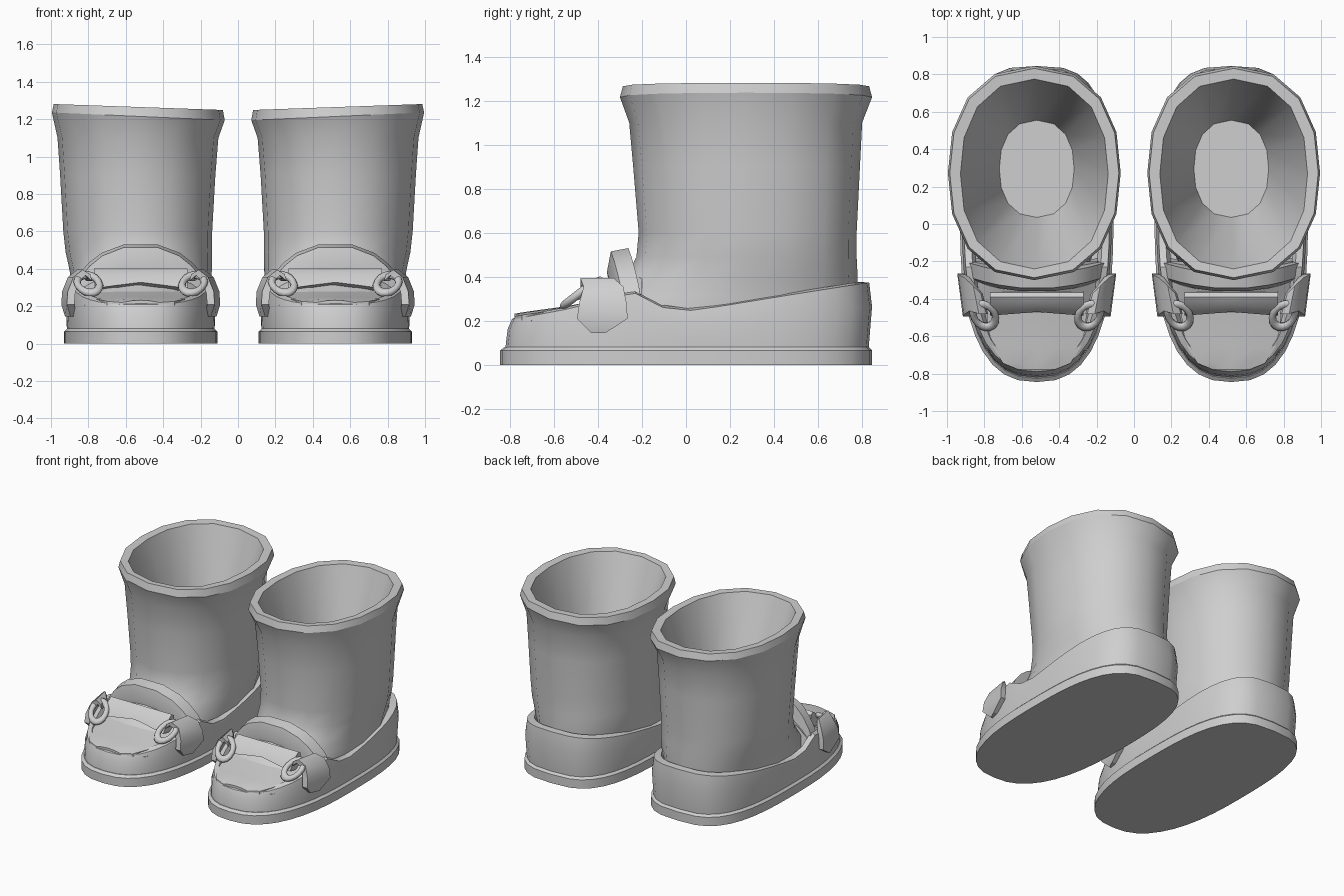
import bpy, bmesh, math
from mathutils import Matrix

if "Cube" in bpy.data.objects:
    bpy.data.objects.remove(bpy.data.objects["Cube"])

grey = bpy.data.materials.new("grey")
grey.diffuse_color = (0.62, 0.62, 0.62, 1)
grey.use_nodes = True
grey.node_tree.nodes["Principled BSDF"].inputs["Base Color"].default_value = grey.diffuse_color


def finish(name, bm, angle=35):
    bmesh.ops.recalc_face_normals(bm, faces=bm.faces)
    mesh = bpy.data.meshes.new(name)
    bm.to_mesh(mesh)
    bm.free()
    mesh.materials.append(grey)
    ob = bpy.data.objects.new(name, mesh)
    bpy.context.collection.objects.link(ob)
    bpy.ops.object.select_all(action='DESELECT')
    ob.select_set(True)
    bpy.context.view_layer.objects.active = ob
    bpy.ops.object.shade_smooth_by_angle(angle=math.radians(angle))
    return ob


def loft(name, rings, caps=(True, True), closed=True, angle=35):
    """Skin a list of equal-length point rings."""
    bm = bmesh.new()
    rows = [[bm.verts.new(p) for p in ring] for ring in rings]
    n = len(rows[0])
    for a, b in zip(rows, rows[1:]):
        for i in range(n if closed else n - 1):
            j = (i + 1) % n
            bm.faces.new((a[i], a[j], b[j], b[i]))
    if caps[0]:
        bm.faces.new(rows[0])
    if caps[1]:
        bm.faces.new(rows[-1])
    return finish(name, bm, angle)


def oval(cx, hx, y0, y1, z, n=16, front=2.2, back=2.2):
    """Superellipse ring with separate front and back fullness; z may be a function."""
    pts = []
    for i in range(n):
        t = 2 * math.pi * i / n
        c, s = math.cos(t), math.sin(t)
        p = back if s > 0 else front
        x = hx * math.copysign(max(0, 1 - abs(s) ** p) ** (1 / p), c)
        y = (y0 + y1) / 2 + (y1 - y0) / 2 * s
        pts.append((cx + x, y, z(x, y) if callable(z) else z))
    return pts


def foot(cx, hx, y0, y1, z):
    return oval(cx, hx, y0, y1, z, 40, 2.5, 3.1)


def band_top(x, y):
    """Height of the upper edge of the foot band along its length."""
    keys = [(-0.9, .21), (-.77, .22), (-.5, .27), (-.3, .33), (-.22, .335), (-.12, .275),
            (-.05, .252), (.06, .26), (.47, .327), (.9, .395)]
    for (a, u), (b, v) in zip(keys, keys[1:]):
        if y <= b:
            return u + (v - u) * (y - a) / (b - a)
    return keys[-1][1]


def build_boot(side):
    cx = side * 0.52
    tag = "right_" if side > 0 else "left_"

    # Sole
    loft(tag + "sole", [foot(cx, .41, -.845, .845, 0), foot(cx, .41, -.845, .845, .065),
                        foot(cx, .395, -.825, .83, .08)], angle=30)

    # Foot band with a thick upper edge
    loft(tag + "foot_band", [
        foot(cx, .395, -.82, .83, .08),
        foot(cx, .40, -.81, .845, lambda x, y: .08 + .6 * (band_top(x, y) - .08)),
        foot(cx, .388, -.79, .832, lambda x, y: band_top(x, y) - .01),
        foot(cx, .35, -.765, .78, band_top),
        foot(cx, .33, -.74, .76, lambda x, y: band_top(x, y) - .04)],
        caps=(True, False), angle=32)

    # Domed toe and instep
    rows = []
    for y, hw, edge, mid in [(-.77, .10, .20, .205), (-.70, .24, .20, .22), (-.6, .30, .205, .24),
                             (-.48, .335, .22, .275), (-.37, .36, .25, .385), (-.2, .36, .28, .45)]:
        rows.append([(cx + hw * t / 4, y, edge + (mid - edge) * (1 - (t / 4) ** 2))
                     for t in range(-4, 5)])
    loft(tag + "vamp", rows, caps=(False, False), closed=False)

    # Raised toe panel
    rows = []
    for y, hw, z in [(-.778, .10, .232), (-.745, .18, .238), (-.66, .235, .25),
                     (-.55, .262, .265), (-.42, .27, .29)]:
        top = [(cx + hw * t / 2, y, z - .012 * (t / 2) ** 2) for t in range(-2, 3)]
        rows.append(top + [(cx + hw, y, z - .06), (cx - hw, y, z - .06)])
    loft(tag + "toe_panel", rows, angle=30)

    # Shaft
    def tilt(z, k):
        return lambda x, y: z + side * k * x
    rim = side * .533
    low = oval(rim, .462, -.30, .845, tilt(1.215, .045), front=2.3, back=2.3)
    lip = oval(rim, .395, -.24, .775, tilt(1.262, .035), front=2.3, back=2.3)
    loft(tag + "shaft", [
        oval(cx, .36, -.42, .77, .2), oval(cx, .372, -.37, .78, .31),
        oval(cx, .38, -.28, .78, .39), oval(side * .53, .392, -.225, .775, .49),
        oval(side * .536, .398, -.215, .775, .6), oval(side * .536, .415, -.24, .79, .9),
        oval(side * .535, .43, -.258, .80, 1.1), low], caps=(False, False), angle=50)

    # Thick rim and funnel-shaped inside
    loft(tag + "rim", [low, oval(rim, .452, -.287, .832, tilt(1.265, .035), front=2.3, back=2.3),
                       lip], caps=(False, False))
    loft(tag + "lining", [lip, oval(cx, .2, .035, .555, .55, front=2.3, back=2.3)],
         caps=(False, True), angle=50)

    # Arched tongue over the instep
    rows = []
    for x, z in [(-.37, .30), (-.34, .36), (-.28, .43), (-.21, .485), (-.09, .53),
                 (.09, .53), (.21, .485), (.28, .43), (.34, .36), (.37, .30)]:
        y = -.265 + .06 * (x / .37) ** 2
        rows.append([(cx + x, y, z), (cx + x * .97, y - .08, z - .015),
                     (cx + x * .94, y - .098, z - .11), (cx + x * .92, y - .08, z - .19),
                     (cx + x * .92, y + .03, z - .17)])
    loft(tag + "tongue", rows, angle=30)

    # Arched strap across the toe
    rows = []
    for x, d, h in [(-.25, 0, 0), (-.12, .01, .018), (0, .02, .033), (.12, .01, .018), (.25, 0, 0)]:
        rows.append([(cx + x, -.49 + d, .295 + h), (cx + x, -.45 + d, .36 + h * .75),
                     (cx + x, -.39, .402), (cx + x, -.365, .385), (cx + x, -.36, .27)])
    loft(tag + "toe_strap", rows, angle=30)

    for s, label in ((-1, "a"), (1, "b")):
        # Folded side tab, narrower towards the toe
        rows = []
        for x, z, y0, y1, ox, oz in [
                (.29, .335, -.48, -.37, .01, .035), (.325, .365, -.48, -.33, .015, .03),
                (.36, .335, -.465, -.285, .03, .02), (.38, .27, -.485, -.27, .04, .01),
                (.385, .21, -.495, -.265, .04, 0), (.375, .145, -.43, -.365, .03, 0)]:
            rows.append([(cx + s * (x - .03), y0, z), (cx + s * (x + ox - .03), y0, z + oz),
                         (cx + s * (x + ox), y1, z + oz), (cx + s * x, y1, z)])
        loft(tag + "side_tab_" + label, rows, angle=30)

        # Oblong metal link
        bpy.ops.mesh.primitive_torus_add(major_radius=.057, minor_radius=.019,
                                         major_segments=16, minor_segments=8)
        link = bpy.context.object
        link.name = tag + "link_" + label
        link.data.transform(Matrix.Translation((cx + s * .28, -.49, .32))
                            @ Matrix.Rotation(math.radians(38), 4, 'X')
                            @ Matrix.Rotation(s * math.radians(-20), 4, 'Z')
                            @ Matrix.Diagonal((1, 1.4, 1, 1)))
        link.data.materials.append(grey)
        bpy.ops.object.shade_smooth()


for side in (-1, 1):
    build_boot(side)
